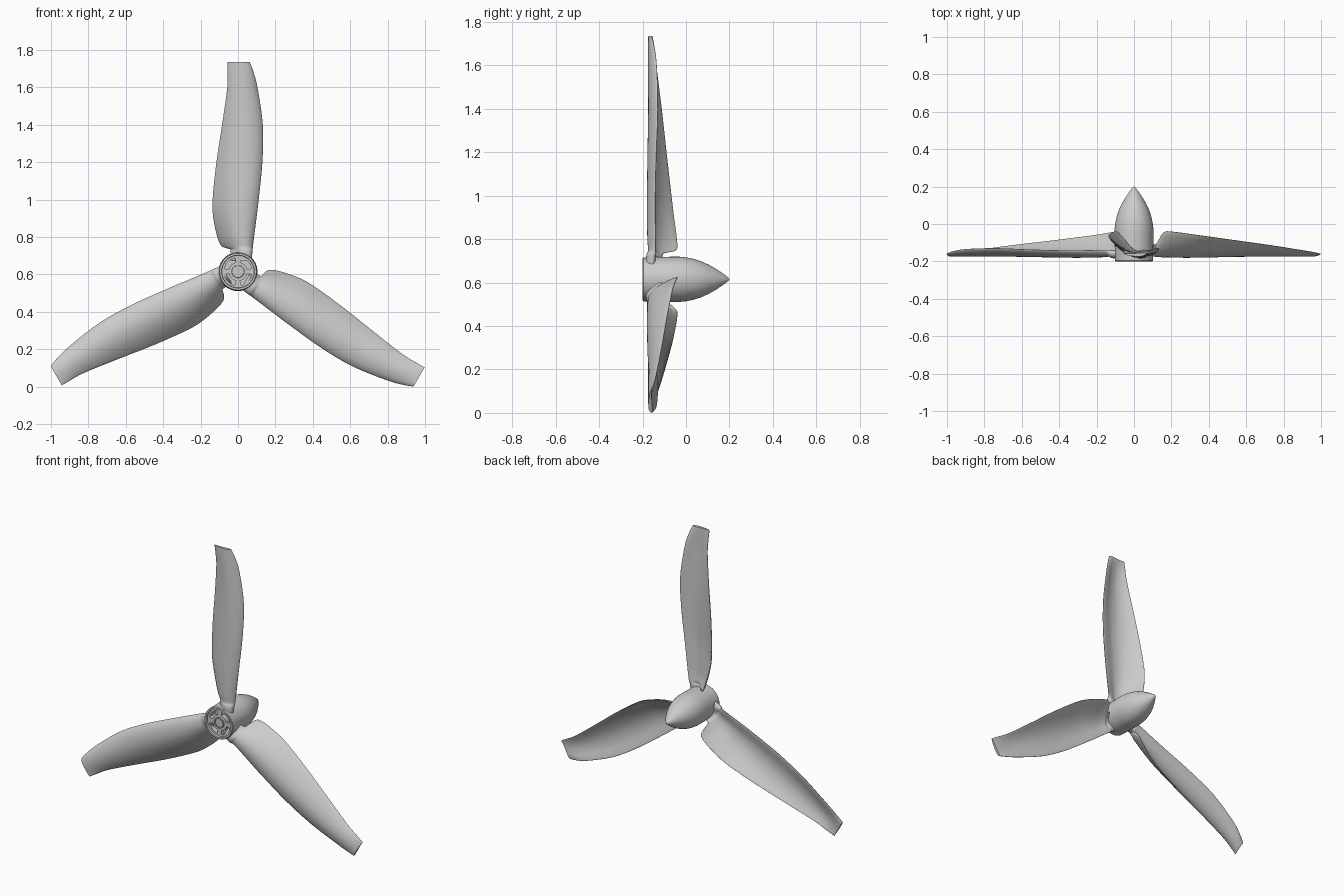
import bpy, bmesh, math
from mathutils import Vector

if "Cube" in bpy.data.objects:
    bpy.data.objects.remove(bpy.data.objects["Cube"])

HUB_Z = 0.615


def make_object(name, bm, angle=35):
    bmesh.ops.recalc_face_normals(bm, faces=bm.faces)
    mesh = bpy.data.meshes.new(name)
    bm.to_mesh(mesh)
    bm.free()
    ob = bpy.data.objects.new(name, mesh)
    bpy.context.collection.objects.link(ob)
    ob.location.z = HUB_Z
    smooth(ob, angle)
    return ob


def smooth(ob, angle=35):
    bpy.ops.object.select_all(action='DESELECT')
    ob.select_set(True)
    bpy.context.view_layer.objects.active = ob
    bpy.ops.object.shade_smooth_by_angle(angle=math.radians(angle))


def skin(bm, rings):
    """Join closed rings of points and cap both ends."""
    vs = [[bm.verts.new(p) for p in ring] for ring in rings]
    n = len(vs[0])
    for a, b in zip(vs, vs[1:]):
        for i in range(n):
            bm.faces.new((a[i], a[(i + 1) % n], b[(i + 1) % n], b[i]))
    bm.faces.new(vs[0])
    bm.faces.new(vs[-1])


def circle(r, y, n=64):
    return [(r * math.cos(2 * math.pi * i / n), y, r * math.sin(2 * math.pi * i / n))
            for i in range(n)]


def catmull(rows, steps):
    out = []
    for i in range(len(rows) - 1):
        p = [rows[max(0, min(len(rows) - 1, i + k))] for k in (-1, 0, 1, 2)]
        for s in range(steps):
            t = s / steps
            out.append([0.5 * (2 * b + (c - a) * t + (2 * a - 5 * b + 4 * c - d) * t * t
                               + (3 * b - a - 3 * c + d) * t ** 3) for a, b, c, d in zip(*p)])
    return out + [list(rows[-1])]


# Blade stations: radius, trailing x, leading x, trailing y, camber y, leading y, half thickness
STATIONS = [
    (0.06, -0.035, 0.070, -0.120, -0.190, -0.150, 0.022),
    (0.105, -0.037, 0.075, -0.110, -0.195, -0.145, 0.020),
    (0.12, -0.042, 0.077, -0.100, -0.205, -0.140, 0.016),
    (0.135, -0.085, 0.079, -0.045, -0.210, -0.140, 0.014),
    (0.18, -0.108, 0.085, -0.042, -0.220, -0.140, 0.013),
    (0.28, -0.130, 0.098, -0.055, -0.220, -0.142, 0.013),
    (0.38, -0.135, 0.110, -0.067, -0.220, -0.142, 0.012),
    (0.58, -0.115, 0.130, -0.090, -0.212, -0.137, 0.012),
    (0.78, -0.085, 0.133, -0.112, -0.205, -0.130, 0.011),
    (0.98, -0.057, 0.105, -0.137, -0.195, -0.135, 0.010),
    (1.07, -0.055, 0.082, -0.150, -0.182, -0.147, 0.010),
    (1.12, -0.055, 0.063, -0.160, -0.170, -0.160, 0.009),
]


def section(r, xt, xl, yt, yc, yl, th, n=18):
    """Cupped airfoil: thin trailing edge, rounded leading edge."""
    front, back = [], []
    for i in range(n + 1):
        t = 0.5 - 0.5 * math.cos(math.pi * i / n)
        x = xt + (xl - xt) * t
        y = (1 - t) ** 2 * yt + 2 * t * (1 - t) * yc + t * t * yl
        dy = 2 * (1 - t) * (yc - yt) + 2 * t * (yl - yc)
        nrm = Vector((-dy, xl - xt)).normalized()
        h = th * (0.3 + 0.7 * min(1, t / 0.6)) * min(1, math.sqrt(max(0, 1 - t) / 0.15))
        h = max(h, 0) * min(1, 0.4 + t / 0.04)
        back.append((x + nrm.x * h, y + nrm.y * h, r))
        front.append((x - nrm.x * h, y - nrm.y * h, r))
    return back[:-1] + front[::-1]


# Three cupped blades around the hub axis
for k in range(3):
    bm = bmesh.new()
    skin(bm, [section(*row) for row in catmull(STATIONS, 4)])
    blade = make_object(f"blade_{k + 1}", bm, 45)
    blade.rotation_euler.y = math.radians(120 * k)

# Hub with pointed spinner, recessed front face
bm = bmesh.new()
PROFILE = [(0.07, -0.188), (0.086, -0.188), (0.088, -0.2), (0.098, -0.2), (0.101, -0.196),
           (0.103, -0.12), (0.104, -0.06), (0.104, -0.03), (0.101, 0.0), (0.094, 0.035),
           (0.083, 0.07), (0.067, 0.105), (0.047, 0.14), (0.024, 0.174), (0.008, 0.194), (0.001, 0.2)]
skin(bm, [circle(r, y) for r, y in PROFILE])
hub = make_object("hub_spinner", bm)

# Four curved slots cut into the front face
bm = bmesh.new()
for k in range(4):
    rings = []
    for i in range(13):
        a = math.radians(45 + 90 * k - 32 + 64 * i / 12)
        rings.append([(r * math.cos(a), y, r * math.sin(a))
                      for r, y in ((0.05, -0.22), (0.075, -0.22), (0.075, -0.13), (0.05, -0.13))])
    skin(bm, rings)
cutter = make_object("slot_cutter", bm)
cutter.hide_render = True
mod = hub.modifiers.new("slots", 'BOOLEAN')
mod.operation = 'DIFFERENCE'
mod.solver = 'EXACT'
mod.object = cutter
bpy.context.view_layer.objects.active = hub
bpy.ops.object.modifier_apply(modifier=mod.name)
bpy.data.objects.remove(cutter)
smooth(hub)

# Round boss in the middle of the front face
bm = bmesh.new()
skin(bm, [circle(r, y, 40) for r, y in ((0.034, -0.18), (0.034, -0.194), (0.032, -0.196),
                                       (0.027, -0.196), (0.027, -0.189))])
make_object("centre_boss", bm)
